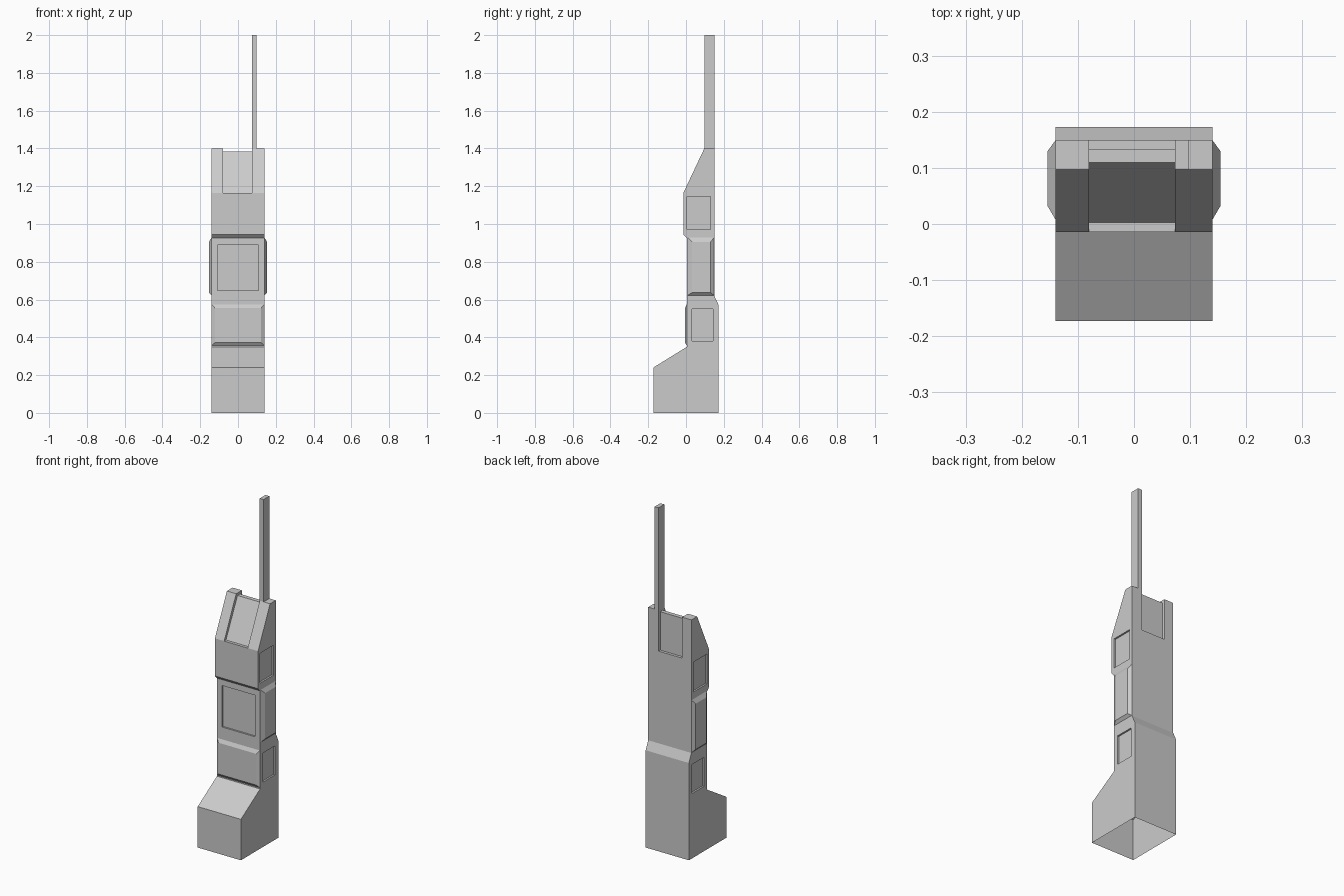
import bpy, bmesh
from mathutils import Vector

if "Cube" in bpy.data.objects:
    bpy.data.objects.remove(bpy.data.objects["Cube"])


def make(name, bm):
    bmesh.ops.recalc_face_normals(bm, faces=bm.faces)
    me = bpy.data.meshes.new(name)
    bm.to_mesh(me)
    bm.free()
    ob = bpy.data.objects.new(name, me)
    bpy.context.collection.objects.link(ob)
    return ob


def loft(name, rings):
    """Closed solid through a list of rings with equal point counts."""
    bm = bmesh.new()
    vs = [[bm.verts.new(p) for p in r] for r in rings]
    n = len(vs[0])
    for a, b in zip(vs, vs[1:]):
        for i in range(n):
            j = (i + 1) % n
            bm.faces.new((a[i], a[j], b[j], b[i]))
    bm.faces.new(vs[0])
    bm.faces.new(vs[-1])
    return make(name, bm)


def prism(name, profile, x0, x1):
    return loft(name, [[(x, y, z) for y, z in profile] for x in (x0, x1)])


def box(name, x0, x1, y0, y1, z0, z1):
    return prism(name, [(y0, z0), (y1, z0), (y1, z1), (y0, z1)], x0, x1)


def rect(a0, a1, z0, z1):
    return [(a0, z0), (a1, z0), (a1, z1), (a0, z1)]


def boolean(target, other, op):
    m = target.modifiers.new("bool", 'BOOLEAN')
    m.operation, m.solver, m.object = op, 'EXACT', other
    bpy.context.view_layer.objects.active = target
    bpy.ops.object.modifier_apply(modifier=m.name)
    bpy.data.objects.remove(other)


# Main casing from its side profile
body = prism("casing", [
    (-0.173, 0), (0.173, 0), (0.173, 0.57), (0.15, 0.62), (0.15, 1.40),
    (0.097, 1.40), (-0.014, 1.165), (-0.014, 0.945), (0.005, 0.925),
    (0.005, 0.35), (-0.173, 0.24)], -0.14, 0.14)

# Raised lower front pad
base, top = rect(-0.139, 0.139, 0.357, 0.575), rect(-0.122, 0.122, 0.372, 0.555)
pad = loft("front_pad", [[(x, y, z) for x, z in r] for r, y in
                         ((base, 0.02), (base, 0.005), (top, -0.006))])
boolean(body, pad, 'UNION')

# Side grips and recessed side panels
base, top = rect(0.008, 0.149, 0.622, 0.929), rect(0.032, 0.13, 0.637, 0.905)
for s in (-1, 1):
    grip = loft("side_grip", [[(s * x, y, z) for y, z in r] for r, x in
                              ((base, 0.12), (base, 0.14), (top, 0.154))])
    boolean(body, grip, 'UNION')
    for y0, y1, z0, z1 in ((0.005, 0.13, 0.97, 1.145), (0.032, 0.143, 0.38, 0.55)):
        a, b = sorted((s * 0.13, s * 0.2))
        boolean(body, box("side_cut", a, b, y0, y1, z0, z1), 'DIFFERENCE')

# Recessed front panel
boolean(body, box("front_cut", -0.108, 0.108, -0.1, 0.015, 0.647, 0.89), 'DIFFERENCE')

# Notch through the top, recessing both front slope and back
notch = prism("notch_cut", [
    (-0.06, 1.165), (0.003, 1.165), (0.11, 1.385), (0.134, 1.385),
    (0.134, 1.16), (0.2, 1.16), (0.2, 1.45), (-0.06, 1.45)], -0.08, 0.073)
boolean(body, notch, 'DIFFERENCE')

# Open underside
bm = bmesh.new()
bm.from_mesh(body.data)
under = [f for f in bm.faces if all(v.co.z < 1e-4 for v in f.verts)]
bmesh.ops.delete(bm, geom=under, context='FACES')
bm.to_mesh(body.data)
bm.free()

# Antenna
box("antenna", 0.073, 0.098, 0.097, 0.15, 1.40, 2.0)
